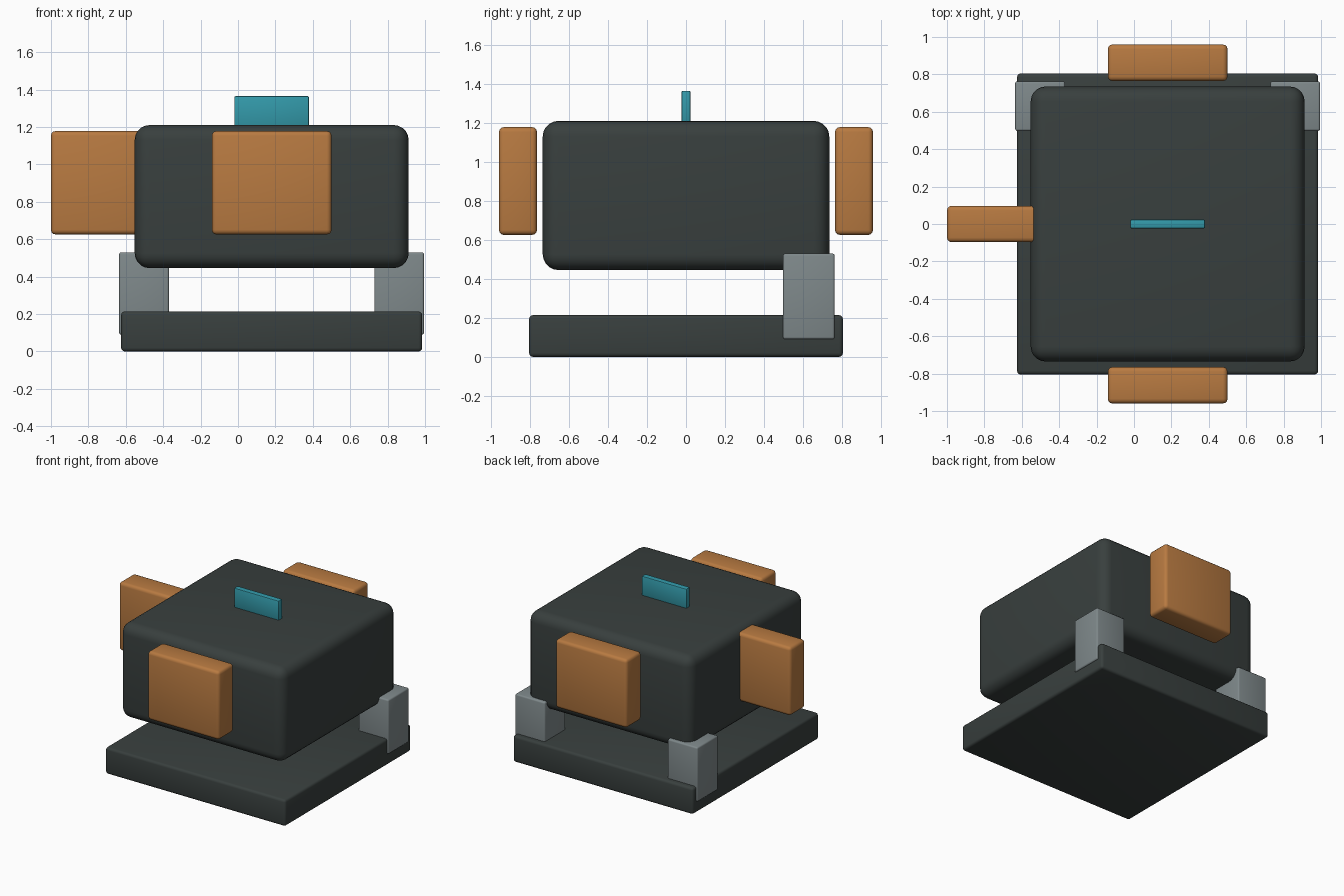
import bpy
from math import radians

cube = bpy.data.objects.get("Cube")
if cube:
    bpy.data.objects.remove(cube, do_unlink=True)


def make_material(name, rgb):
    mat = bpy.data.materials.new(name)
    mat.use_nodes = True
    colour = (*rgb, 1.0)
    mat.diffuse_color = colour
    mat.node_tree.nodes["Principled BSDF"].inputs["Base Color"].default_value = colour
    return mat


charcoal = make_material("charcoal", (0.040, 0.050, 0.048))
orange = make_material("orange", (0.48, 0.195, 0.053))
teal = make_material("teal", (0.033, 0.32, 0.40))
grey = make_material("grey", (0.212, 0.25, 0.258))


def rounded_box(name, centre, size, radius, mat, segments=3):
    """Box with rounded edges, given its centre and full size."""
    bpy.ops.mesh.primitive_cube_add(size=1, location=centre)
    obj = bpy.context.object
    obj.name = name
    obj.scale = size
    bpy.ops.object.transform_apply(location=False, rotation=False, scale=True)
    bevel = obj.modifiers.new("rounded_edges", "BEVEL")
    bevel.width = radius
    bevel.segments = segments
    bevel.limit_method = "ANGLE"
    bpy.ops.object.modifier_apply(modifier=bevel.name)
    obj.data.materials.append(mat)
    bpy.ops.object.shade_smooth_by_angle(angle=radians(35))
    return obj


MID = 0.18  # shared centre line of the base, body and fin

# Base slab and large rounded body
rounded_box("base", (MID, 0, 0.107), (1.61, 1.61, 0.214), 0.02, charcoal)
rounded_box("body", (MID, 0, 0.828), (1.465, 1.47, 0.765), 0.08, charcoal, 5)

# Two supports at the back corners
for side, label in ((1, "left"), (-1, "right")):
    rounded_box(f"support_{label}", (MID + side * 0.682, 0.63, 0.31),
                (0.267, 0.265, 0.44), 0.012, grey)

# Panels in front of and behind the body, and one set into its side
PANEL = (0.64, 0.195, 0.553)
for label, x, y in (("front", MID, -0.862), ("back", MID, 0.862), ("side", -0.68, 0)):
    rounded_box(f"panel_{label}", (x, y, 0.902), PANEL, 0.025, orange)

# Thin fin on top
rounded_box("top_fin", (MID, 0, 1.28), (0.4, 0.048, 0.17), 0.008, teal, 2)
